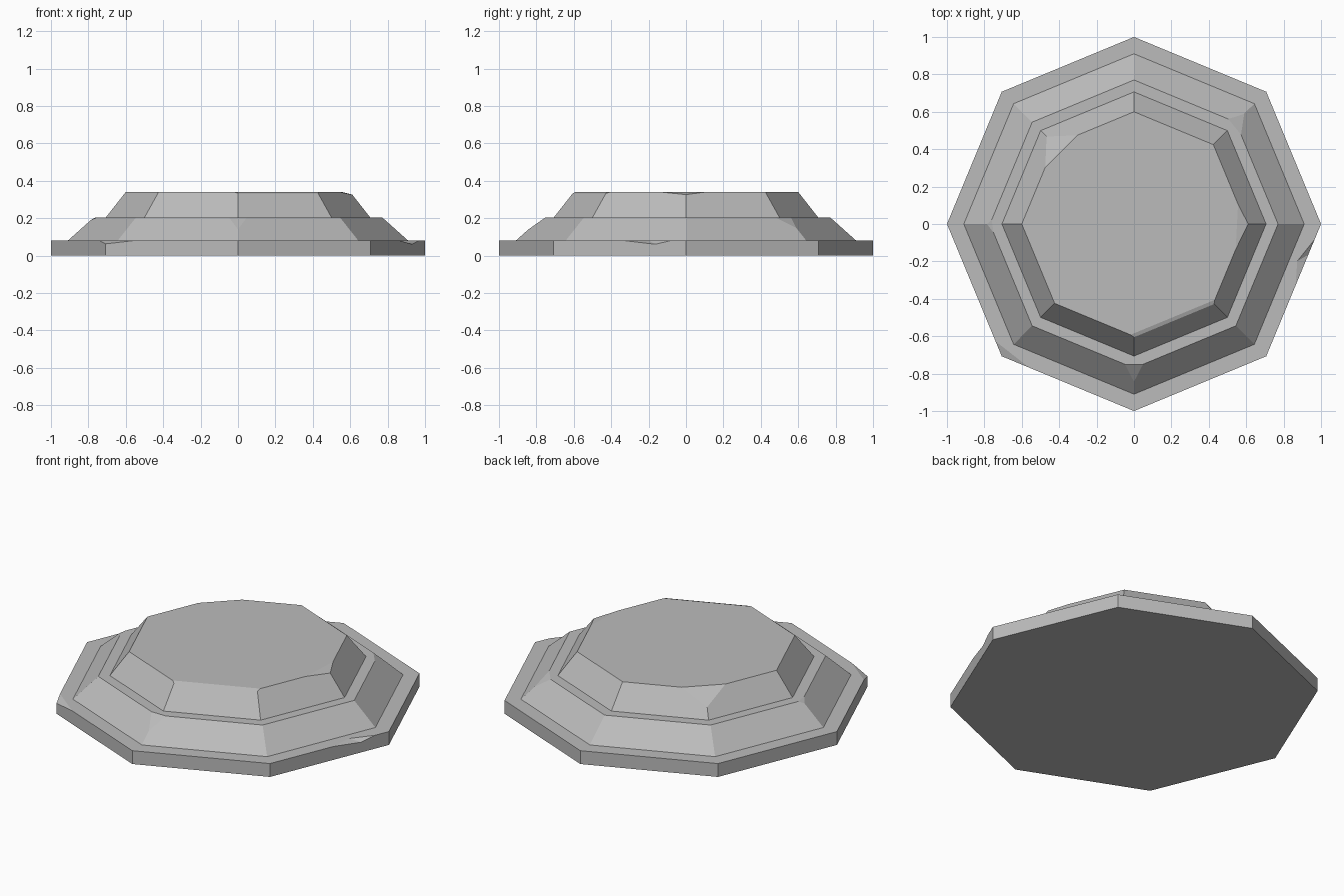
import bpy, bmesh
from math import cos, sin, pi, radians
from mathutils import Vector

if "Cube" in bpy.data.objects:
    bpy.data.objects.remove(bpy.data.objects["Cube"], do_unlink=True)

stone = bpy.data.materials.new("grey stone")
stone.use_nodes = True
GREY = (0.5, 0.5, 0.5, 1)
stone.diffuse_color = GREY
stone.node_tree.nodes["Principled BSDF"].inputs["Base Color"].default_value = GREY


def add_object(name, bm):
    bmesh.ops.recalc_face_normals(bm, faces=bm.faces)
    mesh = bpy.data.meshes.new(name)
    bm.to_mesh(mesh)
    bm.free()
    mesh.materials.append(stone)
    obj = bpy.data.objects.new(name, mesh)
    bpy.context.collection.objects.link(obj)
    return obj


def tier(name, z0, r0, z1, r1, chips):
    """Octagonal frustum; each chip is (heading, steepness, radius) of a plane cut."""
    bm = bmesh.new()
    rings = [[bm.verts.new((r * cos(i * pi / 4), r * sin(i * pi / 4), z))
              for i in range(8)] for z, r in ((z0, r0), (z1, r1))]
    for ring in rings:
        bm.faces.new(ring)
    for i in range(8):
        j = (i + 1) % 8
        bm.faces.new((rings[0][i], rings[0][j], rings[1][j], rings[1][i]))
    bmesh.ops.recalc_face_normals(bm, faces=bm.faces)
    for heading, tilt, radius in chips:
        a, t = radians(heading), radians(tilt)
        out = Vector((cos(a), sin(a), 0))
        cut = bmesh.ops.bisect_plane(
            bm, geom=bm.verts[:] + bm.edges[:] + bm.faces[:],
            plane_co=out * radius + Vector((0, 0, z1)),
            plane_no=out * cos(t) + Vector((0, 0, sin(t))), clear_outer=True)
        rim = [e for e in cut["geom_cut"] if isinstance(e, bmesh.types.BMEdge)]
        bmesh.ops.holes_fill(bm, edges=rim, sides=0)
    return add_object(name, bm)


# Stepped stone tiers with worn corners
base = tier("base_slab", 0, 1, 0.08, 1, [(232, 68, 0.95)])
tier("middle_tier", 0.08, 0.91, 0.205, 0.77,
     [(188, 63, 0.75), (270, 55, 0.75), (39, 56, 0.745)])
tier("top_tier", 0.2, 0.71, 0.34, 0.6,
     [(135, 55, 0.55), (-3, 77, 0.55), (-67.5, 70, 0.54)])

# Notch broken out of one base edge
bm = bmesh.new()
for p in ((0.966, -0.08, 0.081), (0.86, -0.34, 0.081), (0.87, -0.2, 0.081),
          (0.94, -0.16, 0.058), (1.1, -0.25, 0.15)):
    bm.verts.new(p)
bmesh.ops.convex_hull(bm, input=bm.verts)
notch = add_object("notch_cutter", bm)
notch.hide_render = True
mod = base.modifiers.new("notch", "BOOLEAN")
mod.operation = "DIFFERENCE"
mod.solver = "EXACT"
mod.object = notch
bpy.context.view_layer.objects.active = base
bpy.ops.object.modifier_apply(modifier=mod.name)
bpy.data.objects.remove(notch, do_unlink=True)
